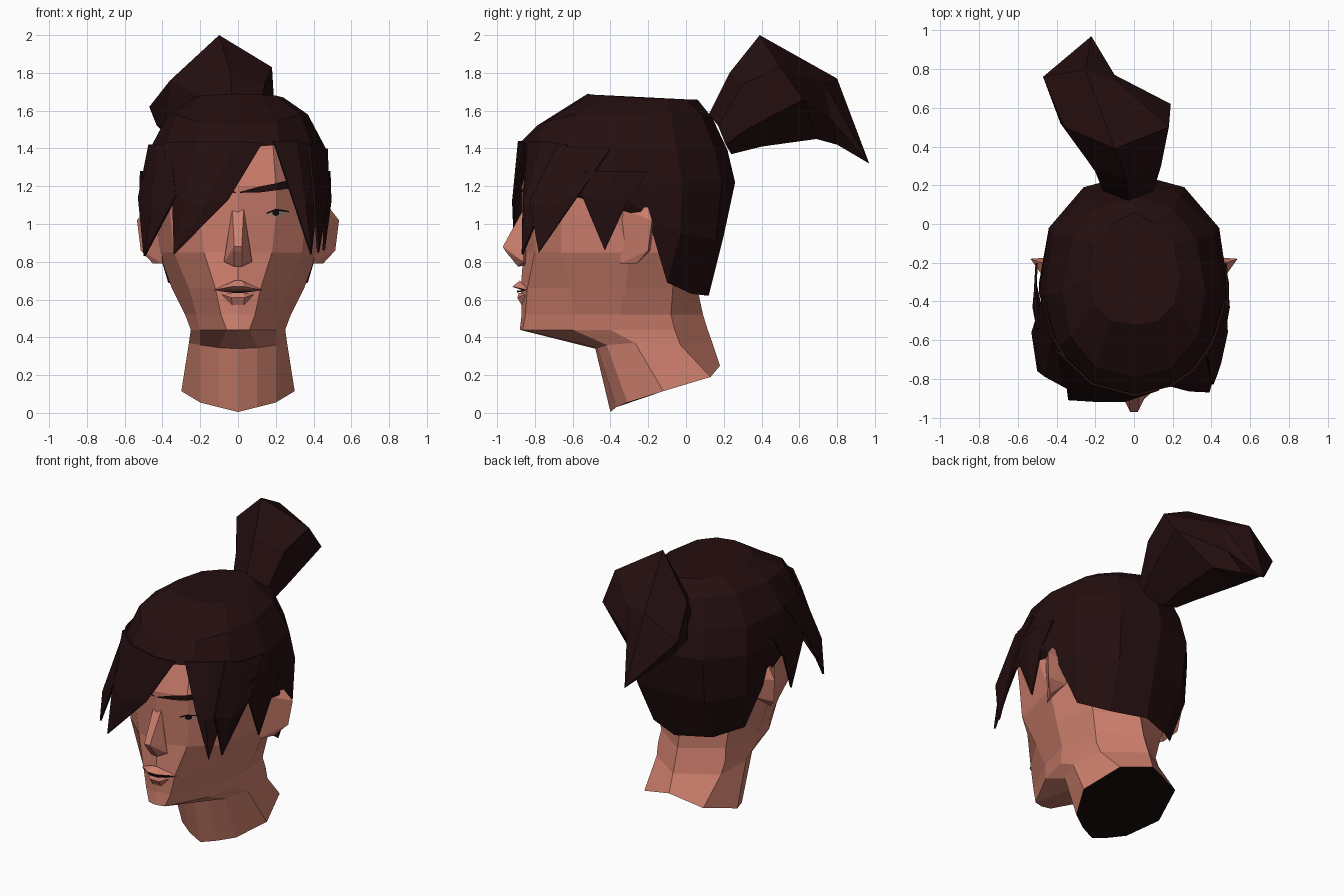
import bpy, bmesh
from mathutils import Vector


def material(name, rgb):
    m = bpy.data.materials.new(name)
    m.diffuse_color = (*rgb, 1)
    return m


SKIN = material("warm skin", (0.62, 0.215, 0.155))
HAIR = material("dark brown hair", (0.018, 0.0045, 0.005))
EYE = material("eye white", (0.42, 0.26, 0.21))
DARK = material("near black", (0.008, 0.003, 0.003))


def build(name, verts, faces, mats, thick=0):
    me = bpy.data.meshes.new(name)
    me.from_pydata([tuple(v) for v in verts], [], faces)
    for m in mats:
        me.materials.append(m)
    bm = bmesh.new()
    bm.from_mesh(me)
    bmesh.ops.remove_doubles(bm, verts=bm.verts, dist=0.0005)
    bmesh.ops.recalc_face_normals(bm, faces=bm.faces)
    bm.to_mesh(me)
    bm.free()
    ob = bpy.data.objects.new(name, me)
    bpy.context.collection.objects.link(ob)
    if thick:
        s = ob.modifiers.new("thickness", 'SOLIDIFY')
        s.thickness = thick
    return ob


def loft(name, rows, mats, closed=True, cap_start=False, cap_end=False, thick=0):
    n = len(rows[0])
    verts = [p for r in rows for p in r]
    faces = []
    for i in range(len(rows) - 1):
        for j in range(n if closed else n - 1):
            k = (j + 1) % n
            faces.append((i * n + j, i * n + k, (i + 1) * n + k, (i + 1) * n + j))
    if cap_start:
        faces.append(tuple(range(n)))
    if cap_end:
        faces.append(tuple(range((len(rows) - 1) * n, len(rows) * n)))
    return build(name, verts, faces, mats, thick)


def hull(name, pts, mat):
    me = bpy.data.meshes.new(name)
    me.materials.append(mat)
    bm = bmesh.new()
    for p in pts:
        bm.verts.new(p)
    bmesh.ops.convex_hull(bm, input=bm.verts)
    bm.to_mesh(me)
    bm.free()
    ob = bpy.data.objects.new(name, me)
    bpy.context.collection.objects.link(ob)
    return ob


def flip(pts, s=-1):
    return [(p[0] * s, p[1], p[2]) for p in pts]


def ring(half):
    return list(half) + flip(half[1:-1][::-1])


def triples(flat):
    return [tuple(flat[i:i + 3]) for i in range(0, len(flat), 3)]


# Head and neck: half rings from front centre to back centre, mirrored
head = [
    (1.50, (0, -.78), (.18, -.74), (.31, -.56), (.37, -.35), (.30, -.06), (0, .10)),
    (1.20, (0, -.87), (.20, -.83), (.36, -.68), (.44, -.40), (.40, -.05), (0, .15)),
    (1.05, (0, -.87), (.20, -.81), (.36, -.66), (.43, -.38), (.38, -.04), (0, .14)),
    (0.85, (0, -.86), (.18, -.80), (.34, -.66), (.42, -.30), (.34, -.06), (0, .09)),
    (0.66, (0, -.875), (.12, -.84), (.26, -.62), (.35, -.32), (.27, -.07), (0, .06)),
    (0.52, (0, -.87), (.09, -.85), (.22, -.58), (.28, -.35), (.24, -.08), (0, .09)),
    (0.44, (0, -.88), (.06, -.865), (.20, -.60), (.25, -.40), (.25, -.06), (0, .115)),
]
rows = [ring([(x, y, r[0]) for x, y in r[1:]]) for r in head]
rows.append(ring(triples([0, -.48, .34, .10, -.47, .345, .20, -.42, .36,
                          .26, -.27, .37, .24, -.03, .36, 0, .14, .37])))
rows.append(ring(triples([0, -.40, .005, .10, -.37, .03, .20, -.31, .055,
                          .30, -.12, .115, .22, .13, .19, 0, .18, .25])))
loft("head_and_neck", rows, [SKIN], cap_start=True)
# Dark underside of the neck
bottom = rows[-1]
build("neck_opening", bottom, [tuple(range(len(bottom)))], [DARK])

# Nose and lips
half_nose = triples([.03, -.86, 1.08, .02, -.97, .88, .02, -.955, .855,
                     .075, -.86, .80, .06, -.88, .86, .02, -.89, .775, .03, -.84, .78])
hull("nose", half_nose + flip(half_nose), SKIN)
upper = triples([.13, -.835, .65, .035, -.92, .668, .02, -.88, .70, .03, -.87, .65])
hull("upper_lip", upper + flip(upper), SKIN)
lower = triples([.09, -.845, .63, .035, -.893, .61, .03, -.87, .57, .03, -.885, .635])
hull("lower_lip", lower + flip(lower), SKIN)
line = triples([.125, -.846, .648, .03, -.894, .648, .03, -.894, .636])
hull("mouth_line", line + flip(line), DARK)


# Thin facial plates that follow the fold of the face
def plate(name, xz, side, lift, mat):
    def at(x, z):
        t = min(max((z - 1.05) / .15, 0), 1)
        edge = -.81 - .02 * t
        y = -.87 + (edge + .87) * x / .2 if x < .2 else edge + .94 * (x - .2)
        return (x * side, y - lift, z)
    rows = [[at(x, lo) for x, lo, hi in xz], [at(x, hi) for x, lo, hi in xz]]
    loft(name, rows, [mat], closed=False)


for s, tag in ((1, "right"), (-1, "left")):
    plate("eye_" + tag, [(.15, 1.05, 1.055), (.175, 1.04, 1.07), (.2, 1.037, 1.076),
                         (.23, 1.04, 1.074), (.27, 1.06, 1.065)], s, .006, EYE)
    plate("pupil_" + tag, [(.182, 1.05, 1.068), (.2, 1.042, 1.075), (.218, 1.05, 1.07)],
          s, .009, DARK)
    plate("eyelid_line_" + tag, [(.15, 1.052, 1.06), (.2, 1.071, 1.081), (.27, 1.062, 1.069)],
          s, .011, DARK)
    plate("eyebrow_" + tag, [(.01, 1.165, 1.17), (.12, 1.168, 1.20), (.2, 1.178, 1.215),
                             (.25, 1.185, 1.228), (.275, 1.185, 1.19)], s, .008, HAIR)
    # Ears
    ear = triples([.42, -.34, 1.08, .40, -.35, .79, .48, -.20, 1.09, .535, -.18, 1.02,
                   .515, -.20, .86, .45, -.26, .79, .41, -.17, 1.0, .38, -.19, .86])
    hull("ear_" + tag, flip(ear, s), SKIN)
    # Side lock in front of each ear
    k = s if s > 0 else -1.06
    tip = (.46, -.43, .86)
    side = [triples([.475, -.54, 1.28, .49, -.38, 1.28, .48, -.20, 1.28]),
            triples([.465, -.56, 1.17, .495, -.43, 1.12, .485, -.31, 1.12]), [tip] * 3]
    loft("side_lock_" + tag, [flip(r, k) for r in side], [HAIR], closed=False, thick=.012)

# Hair cap: half rows from front to back, low at the nape
cap = [
    [0, -.52, 1.69, .12, -.50, 1.685, .20, -.42, 1.68, .24, -.28, 1.67,
     .20, -.10, 1.665, .12, 0, 1.66, 0, .06, 1.66],
    [0, -.79, 1.52, .20, -.74, 1.54, .33, -.58, 1.58, .37, -.35, 1.58,
     .32, -.08, 1.59, .20, .08, 1.58, 0, .14, 1.56],
    [0, -.88, 1.43, .22, -.81, 1.43, .39, -.64, 1.40, .465, -.37, 1.40,
     .42, -.05, 1.40, .24, .15, 1.40, 0, .22, 1.39],
    [0, -.89, 1.40, .22, -.83, 1.42, .40, -.67, 1.20, .49, -.36, 1.20,
     .44, -.02, 1.22, .26, .19, 1.22, 0, .26, 1.22],
    [0, -.89, 1.40, .22, -.83, 1.42, .40, -.67, 1.17, .49, -.30, 1.12,
     .43, -.03, .95, .25, .16, .92, 0, .20, .94],
    [0, -.89, 1.40, .22, -.83, 1.42, .40, -.67, 1.17, .47, -.20, 1.03,
     .37, -.10, .69, .22, .03, .63, 0, .12, .62],
]
loft("hair_cap", [ring(triples(r)) for r in cap], [HAIR], cap_start=True)

# Swept fringe and temple locks: top row, middle row, tip
locks = {
    "swept_fringe": ([-.40, -.66, 1.43, -.22, -.83, 1.44, 0, -.89, 1.44, .13, -.86, 1.43],
                     [-.35, -.83, 1.18, -.28, -.90, 1.13, -.18, -.92, 1.10, -.05, -.92, 1.13],
                     [-.34, -.91, .84]),
    "left_temple_lock": ([-.36, -.69, 1.43, -.43, -.58, 1.42, -.475, -.38, 1.42],
                         [-.33, -.86, 1.15, -.46, -.79, 1.05, -.53, -.56, 1.14],
                         [-.50, -.76, .83]),
    "right_fringe": ([.19, -.84, 1.44, .31, -.76, 1.44, .40, -.63, 1.42],
                     [.285, -.865, 1.15, .36, -.86, 1.10, .42, -.76, 1.10],
                     [.39, -.87, .84]),
    "right_temple_lock": ([.38, -.68, 1.42, .43, -.56, 1.40, .475, -.40, 1.40],
                          [.41, -.83, 1.12, .45, -.72, 1.08, .485, -.56, 1.17],
                          [.43, -.78, .85]),
}
for name, (top, mid, tip) in locks.items():
    t, m = triples(top), triples(mid)
    loft(name, [t, m, [tuple(tip)] * len(t)], [HAIR], closed=False, thick=.012)

# Ponytail: six-sided sections that flare, bend left and end in a point
tail = [
    [-.03, .12, 1.58, .10, .17, 1.52, .10, .21, 1.42, -.03, .24, 1.37, -.16, .21, 1.42, -.16, .17, 1.52],
    [-.04, .23, 1.80, .14, .30, 1.74, .14, .32, 1.50, -.03, .40, 1.41, -.22, .30, 1.45, -.20, .27, 1.68],
    [-.10, .39, 2.0, .18, .50, 1.83, .19, .62, 1.66, -.05, .69, 1.45, -.38, .52, 1.52, -.36, .50, 1.76],
    [-.25, .80, 1.77, -.08, .73, 1.75, -.10, .77, 1.55, -.20, .80, 1.42, -.43, .74, 1.52, -.47, .76, 1.62],
]
rows = [triples(r) for r in tail] + [[(-.22, .97, 1.32)] * 6]
loft("ponytail", rows, [HAIR], cap_start=True)
